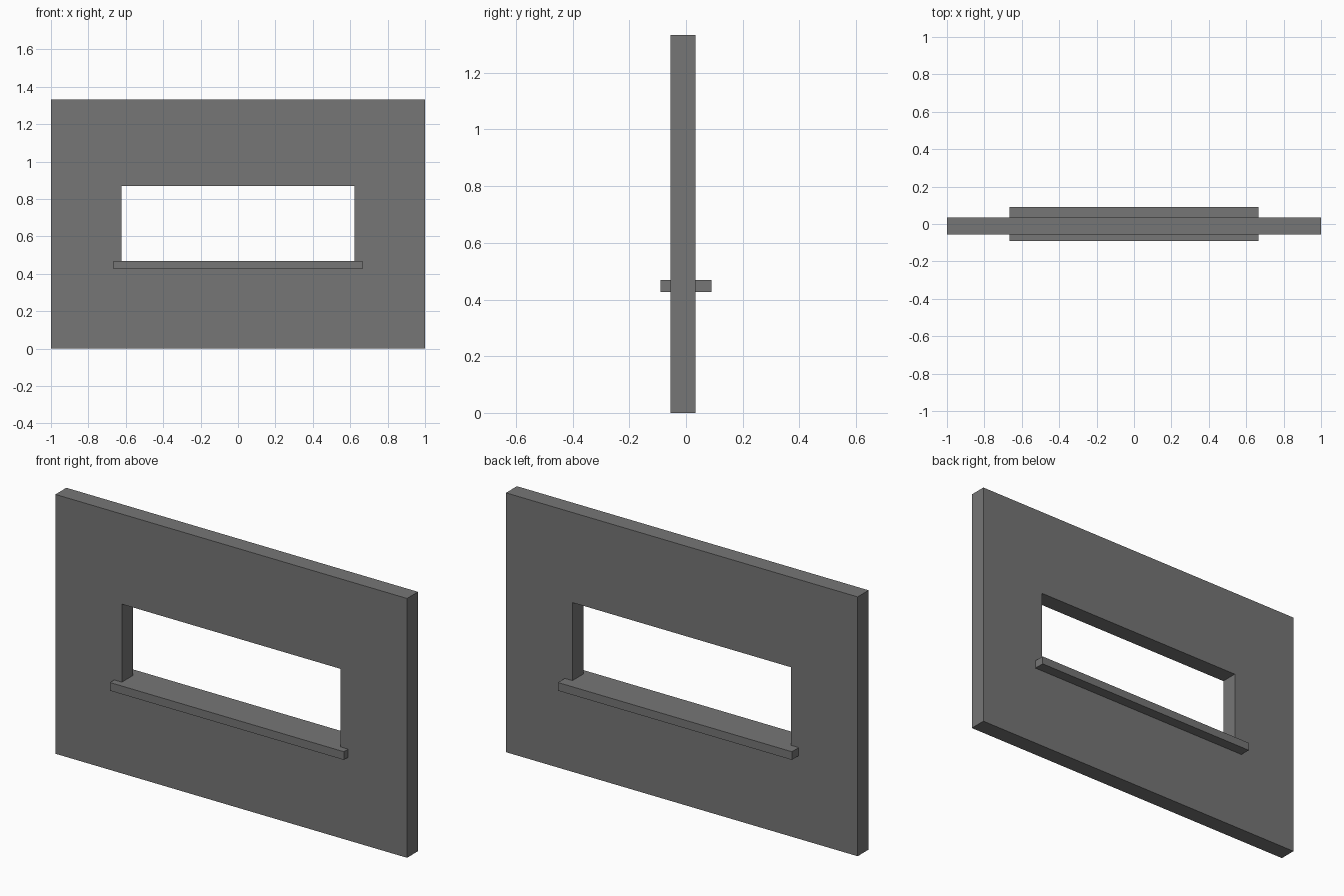
import bpy, bmesh

cube = bpy.data.objects.get("Cube")
if cube:
    bpy.data.objects.remove(cube, do_unlink=True)

# Plain grey plaster
GREY = (0.18, 0.18, 0.18, 1)
plaster = bpy.data.materials.new("grey plaster")
plaster.use_nodes = True
plaster.diffuse_color = GREY
plaster.node_tree.nodes["Principled BSDF"].inputs["Base Color"].default_value = GREY

WALL_Y = (-0.055, 0.034)      # front and back of the wall
SILL_Y = (-0.09, 0.09)        # front and back of the sill
SILL_Z = (0.427, 0.469)
OPEN_X, OPEN_TOP = 0.622, 0.87
SILL_X = 0.665
WALL_TOP = 1.333


def add_object(name, bm):
    bmesh.ops.recalc_face_normals(bm, faces=bm.faces)
    mesh = bpy.data.meshes.new(name)
    bm.to_mesh(mesh)
    bm.free()
    mesh.materials.append(plaster)
    obj = bpy.data.objects.new(name, mesh)
    bpy.context.collection.objects.link(obj)
    return obj


def extrude_all(bm, vec):
    faces = bmesh.ops.extrude_face_region(bm, geom=bm.faces[:])["geom"]
    verts = [g for g in faces if isinstance(g, bmesh.types.BMVert)]
    bmesh.ops.translate(bm, verts=verts, vec=vec)


# Wall: a rectangular ring around the opening, extruded to its thickness
bm = bmesh.new()


def rectangle(half_width, low, high):
    corners = ((-1, low), (1, low), (1, high), (-1, high))
    return [bm.verts.new((s * half_width, WALL_Y[0], z)) for s, z in corners]


outer = rectangle(1, 0, WALL_TOP)
inner = rectangle(OPEN_X, SILL_Z[0], OPEN_TOP)
for i in range(4):
    j = (i + 1) % 4
    bm.faces.new((outer[i], outer[j], inner[j], inner[i]))
extrude_all(bm, (0, WALL_Y[1] - WALL_Y[0], 0))
add_object("wall", bm)

# Window sill: fits the opening, with horns overlapping the wall on both sides
half = [(SILL_X, SILL_Y[0]), (SILL_X, WALL_Y[0]), (OPEN_X, WALL_Y[0]),
        (OPEN_X, WALL_Y[1]), (SILL_X, WALL_Y[1]), (SILL_X, SILL_Y[1])]
plan = half + [(-x, y) for x, y in reversed(half)]
bm = bmesh.new()
bm.faces.new([bm.verts.new((x, y, SILL_Z[0])) for x, y in plan])
extrude_all(bm, (0, 0, SILL_Z[1] - SILL_Z[0]))
add_object("window_sill", bm)
